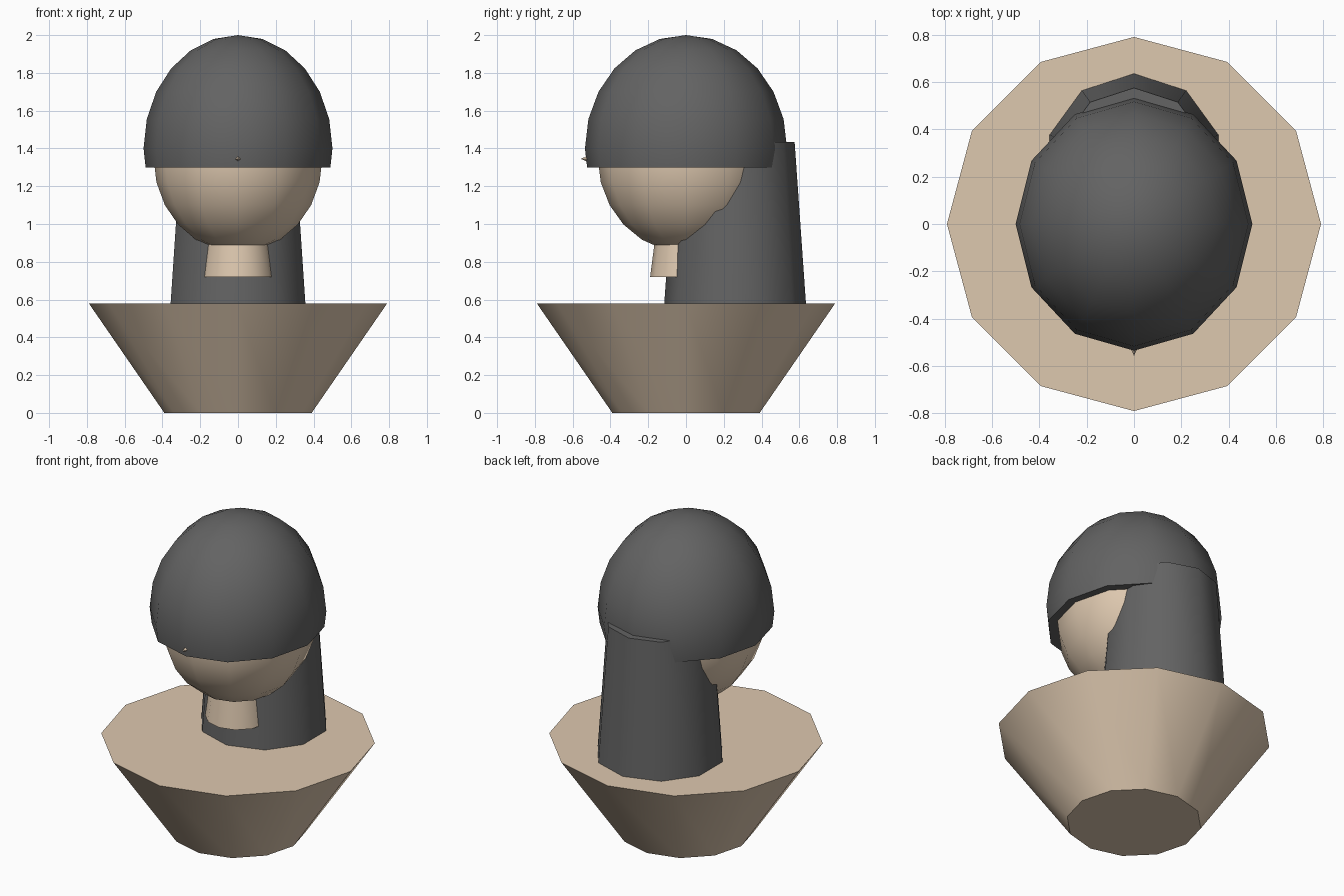
import bpy, bmesh, math

if "Cube" in bpy.data.objects:
    bpy.data.objects.remove(bpy.data.objects["Cube"])


def material(name, rgb):
    m = bpy.data.materials.new(name)
    m.diffuse_color = (*rgb, 1)
    m.use_nodes = True
    m.node_tree.nodes["Principled BSDF"].inputs["Base Color"].default_value = m.diffuse_color
    return m


skin = material("warm_tan", (0.73, 0.58, 0.43))
dark = material("dark_grey", (0.125, 0.125, 0.125))


def finish(name, mat):
    ob = bpy.context.object
    ob.name = name
    ob.data.materials.append(mat)
    bpy.ops.object.transform_apply(location=True, rotation=True, scale=True)
    bpy.ops.object.shade_smooth_by_angle(angle=math.radians(45))
    return ob


def frustum(name, mat, sides, r0, r1, z0, z1, y=0):
    bpy.ops.mesh.primitive_cone_add(vertices=sides, radius1=r0, radius2=r1, depth=z1 - z0,
                                    location=(0, y, (z0 + z1) / 2))
    return finish(name, mat)


def ellipsoid(name, mat, z, size, cut=None):
    bpy.ops.mesh.primitive_uv_sphere_add(segments=12, ring_count=12, radius=1,
                                         location=(0, 0, z), scale=size)
    ob = bpy.context.object
    bpy.ops.object.transform_apply(location=True, rotation=True, scale=True)
    if cut is not None:  # slice off everything below the cut and cap the opening
        bm = bmesh.new()
        bm.from_mesh(ob.data)
        res = bmesh.ops.bisect_plane(bm, geom=bm.verts[:] + bm.edges[:] + bm.faces[:],
                                     plane_co=(0, 0, cut), plane_no=(0, 0, 1), clear_inner=True)
        rim = [e for e in res["geom_cut"] if isinstance(e, bmesh.types.BMEdge)]
        bmesh.ops.contextual_create(bm, geom=rim)
        bmesh.ops.recalc_face_normals(bm, faces=bm.faces[:])
        bm.to_mesh(ob.data)
        bm.free()
    return finish(name, mat)


# Shoulder bust and neck
frustum("bust", skin, 12, 0.39, 0.79, 0, 0.58)
frustum("neck", skin, 12, 0.19, 0.16, 0.72, 0.95)

# Head with a cap of hair and a long fall of hair behind
ellipsoid("head", skin, 1.35, (0.447, 0.467, 0.5))
ellipsoid("hair_cap", dark, 1.4, (0.5, 0.535, 0.6), cut=1.3)
frustum("back_hair", dark, 10, 0.375, 0.315, 0.58, 1.435, y=0.26)

# Nose, its tip just poking through the fringe
bpy.ops.mesh.primitive_cone_add(vertices=4, radius1=0.045, radius2=0, depth=0.1,
                                location=(0, -0.507, 1.345), rotation=(math.pi / 2, 0, 0))
finish("nose", skin)
